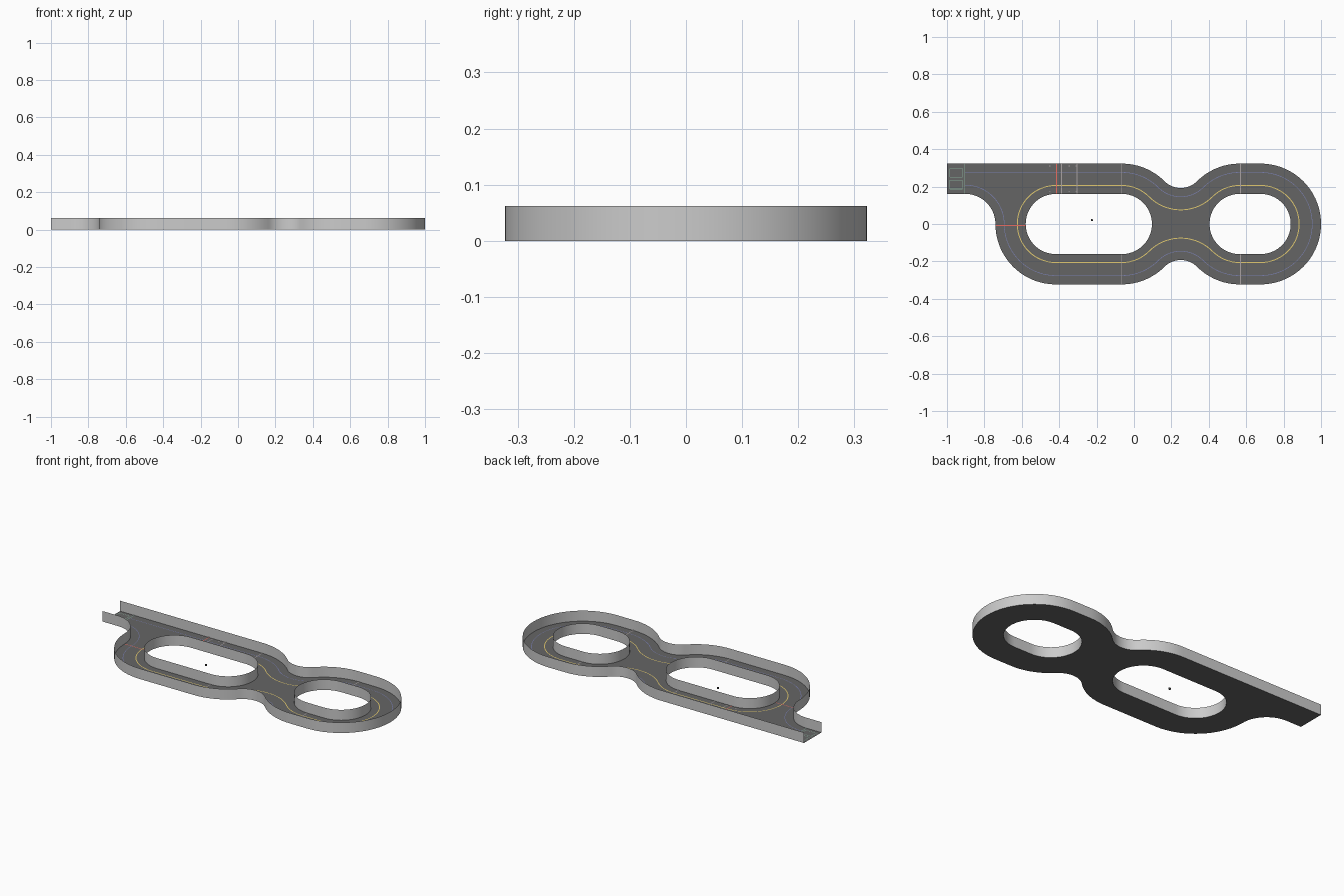
import bpy, bmesh
from math import radians, cos, sin

if "Cube" in bpy.data.objects:
    bpy.data.objects.remove(bpy.data.objects["Cube"])

R_OUT, R_IN, H = 0.323, 0.161, 0.062       # outer radius, island radius, wall height
CA, CB, CC, CD = -0.418, -0.065, 0.565, 0.677   # bend centres along x
WX, WY, WR = 0.25, 0.315, 0.4455           # waist bend centre and radius sum


def material(name, rgb):
    m = bpy.data.materials.new(name)
    m.diffuse_color = (*rgb, 1)
    m.use_nodes = True
    m.node_tree.nodes["Principled BSDF"].inputs["Base Color"].default_value = m.diffuse_color
    return m


ASPHALT = material("asphalt", (0.13, 0.13, 0.13))
YELLOW = material("yellow_paint", (0.75, 0.58, 0.16))
BLUE = material("blue_paint", (0.2, 0.22, 0.45))
RED = material("red_paint", (0.8, 0.15, 0.12))
PALE = material("pale_paint", (0.4, 0.36, 0.36))
GREEN = material("green_paint", (0.25, 0.42, 0.33))
BLACK = material("black", (0.05, 0.05, 0.05))


def arc(cx, cy, r, a, b):
    n = max(4, int(abs(b - a) / 5))
    return [(cx + r * cos(radians(a + (b - a) * i / n)),
             cy + r * sin(radians(a + (b - a) * i / n))) for i in range(n + 1)]


def circuit(r):
    """Concentric track line, from upper straight clockwise to the left bend."""
    return (arc(CB, 0, r, 90, 45) + arc(WX, WY, WR - r, 225, 315)[1:]
            + arc(CC, 0, r, 135, 90)[1:] + arc(CD, 0, r, 90, -90)
            + arc(CC, 0, r, -90, -135) + arc(WX, -WY, WR - r, 45, 135)[1:]
            + arc(CB, 0, r, -45, -90)[1:] + arc(CA, 0, r, -90, -180))


def open_line(r, x_start):
    """Track line with the entry lane branching off to the left."""
    rf = R_OUT + R_IN - r
    cx = CA - R_OUT - R_IN
    return [(x_start, r)] + circuit(r) + arc(cx, 0, rf, 0, 90) + [(x_start, rf)]


def closed_line(r):
    return circuit(r) + arc(CA, 0, r, 180, 90)[1:]


def island(x0, x1):
    return arc(x1, 0, R_IN, 90, -90) + arc(x0, 0, R_IN, -90, -270)


def finish(name, bm, mat=None, smooth=False):
    me = bpy.data.meshes.new(name)
    bmesh.ops.remove_doubles(bm, verts=bm.verts, dist=1e-5)
    bm.to_mesh(me)
    bm.free()
    ob = bpy.data.objects.new(name, me)
    bpy.context.collection.objects.link(ob)
    if mat:
        me.materials.append(mat)
    if smooth:
        for p in me.polygons:
            p.use_smooth = True
    return ob


def strip(name, a, b, closed, mat=None, smooth=False):
    """Quads between two matching 3D point rows."""
    bm = bmesh.new()
    va, vb = [bm.verts.new(p) for p in a], [bm.verts.new(p) for p in b]
    n = len(a)
    for i in range(n if closed else n - 1):
        j = (i + 1) % n
        if (va[i].co - va[j].co).length > 1e-4:
            bm.faces.new((va[i], vb[i], vb[j], va[j]))
    return finish(name, bm, mat, smooth)


def wall(name, path, closed):
    strip(name, [(x, y, 0) for x, y in path], [(x, y, H) for x, y in path], closed, None, True)


def painted(name, line, r, mat, closed, w=0.0025, z=0.0015):
    strip(name, [(x, y, z) for x, y in line(r - w)],
          [(x, y, z) for x, y in line(r + w)], closed, mat)


def bar(name, x0, x1, y0, y1, mat, z=0.002):
    bm = bmesh.new()
    bm.faces.new([bm.verts.new(p) for p in
                  ((x0, y0, z), (x1, y0, z), (x1, y1, z), (x0, y1, z))])
    finish(name, bm, mat)


# Walls
outline = open_line(R_OUT, -1)
islands = {"left_island": island(CA, CB), "right_island": island(CC, CD)}
wall("outer_wall", outline, False)
for name, path in islands.items():
    wall(name + "_wall", path[::-1], True)

# Floor with the two island holes
bm = bmesh.new()
edges = []
for path in [outline] + list(islands.values()):
    pts = [p for i, p in enumerate(path)
           if (p[0] - path[i - 1][0]) ** 2 + (p[1] - path[i - 1][1]) ** 2 > 1e-8]
    vs = [bm.verts.new((x, y, 0)) for x, y in pts]
    edges += [bm.edges.new((vs[i - 1], vs[i])) for i in range(len(vs))]
bmesh.ops.triangle_fill(bm, edges=edges, use_beauty=True, normal=(0, 0, 1))
for f in bm.faces:
    if f.normal.z < 0:
        f.normal_flip()
finish("track_floor", bm, ASPHALT)

# Lane lines
painted("inner_lane_line", closed_line, 0.206, YELLOW, True)
painted("outer_lane_line", lambda r: open_line(r, -0.905), 0.276, BLUE, False, 0.0015)

# Cross lines
W = 0.002
for i, (x, mat) in enumerate([(-0.415, RED), (-0.388, PALE), (-0.305, PALE),
                              (CB, PALE), (0.57, PALE), (-0.905, GREEN)]):
    bar(f"cross_line_{i}", x - W, x + W, R_IN, R_OUT, mat)
for i, x in enumerate((CB, 0.57)):
    bar(f"lower_cross_line_{i}", x - W, x + W, -R_OUT, -R_IN, PALE)
bar("left_cross_line", CA - R_OUT, CA - R_IN, -0.008 - W, -0.008 + W, RED)

# Start marks beside the red line
for i, x in enumerate((-0.45, -0.345, -0.31)):
    for j, y in enumerate((0.175, 0.31)):
        bar(f"start_mark_{i}_{j}", x - 0.004, x + 0.004, y - W, y + W, PALE)

# Parking boxes in the entry lane
for i, (y0, y1) in enumerate(((0.187, 0.235), (0.25, 0.298))):
    for j, y in enumerate((y0, y1)):
        bar(f"box_{i}_side_{j}", -0.985, -0.918, y - 0.0015, y + 0.0015, GREEN)
    for j, x in enumerate((-0.985, -0.918)):
        bar(f"box_{i}_end_{j}", x - 0.0015, x + 0.0015, y0, y1, GREEN)

# Small marker in the left island
bpy.ops.mesh.primitive_cylinder_add(vertices=12, radius=0.006, depth=0.008,
                                    location=(-0.225, 0.021, 0.004))
marker = bpy.context.object
marker.name = "centre_marker"
marker.data.materials.append(BLACK)
